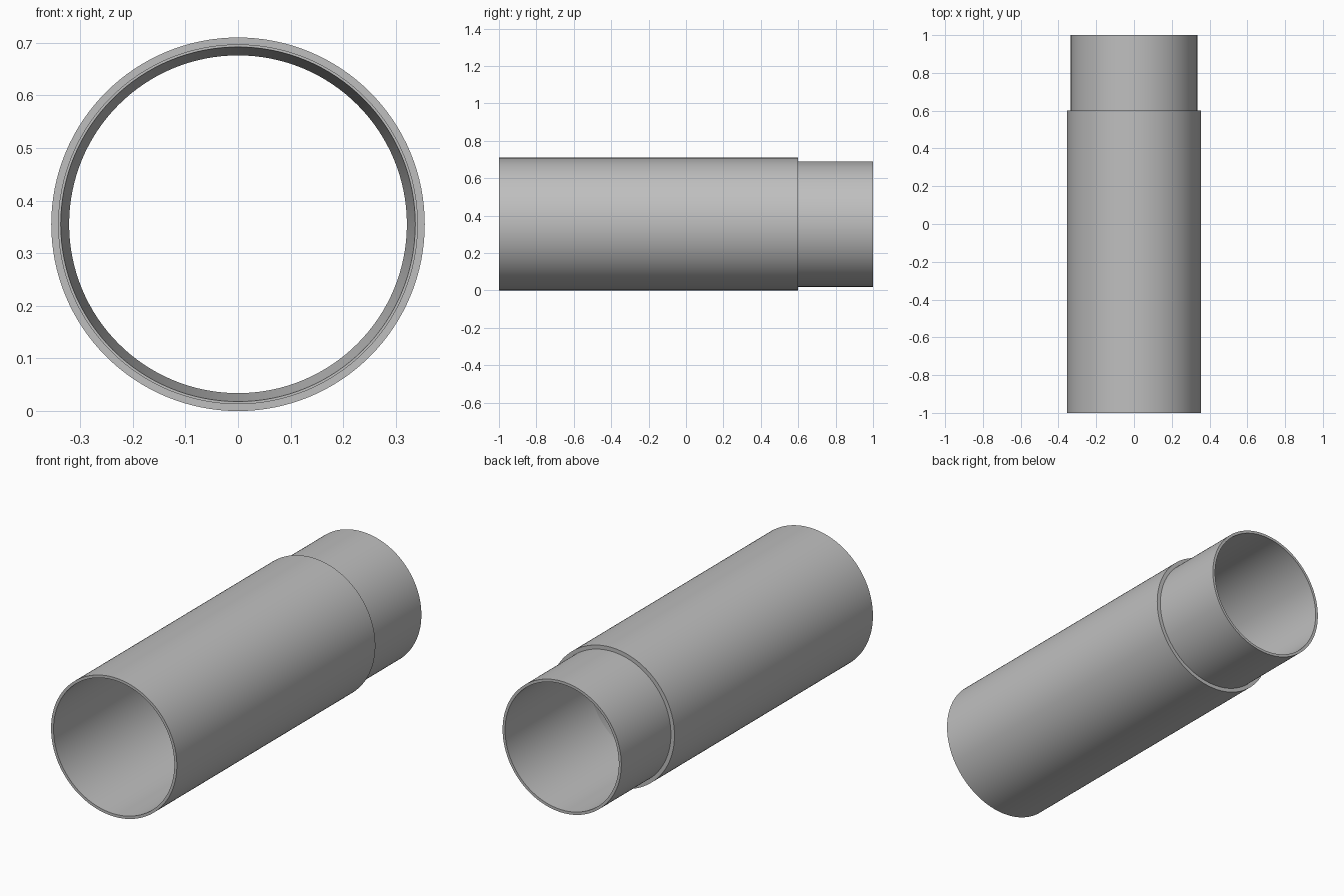
import bpy
import bmesh
import math
from mathutils import Vector, Matrix

cube = bpy.data.objects.get("Cube")
if cube:
    bpy.data.objects.remove(cube, do_unlink=True)

# Main dimensions
SEGMENTS = 128
R_SLEEVE, R_SOCKET = 0.355, 0.341
R_SPIGOT, R_BORE = 0.335, 0.321
Y_FRONT, Y_SHOULDER, Y_BACK = -1.0, 0.6, 1.0
Y_STOP, Y_TAPER_END = 0.2, 0.32

# Plain grey material
grey = bpy.data.materials.new("grey_plastic")
grey.use_nodes = True
colour = (0.52, 0.52, 0.52, 1.0)
grey.diffuse_color = colour
grey.node_tree.nodes["Principled BSDF"].inputs["Base Color"].default_value = colour

# Wall cross-section as (radius, y), closed loop
profile = [
    (R_SLEEVE, Y_FRONT), (R_SLEEVE, Y_SHOULDER),    # outer sleeve
    (R_SPIGOT, Y_SHOULDER), (R_SPIGOT, Y_BACK),     # narrow spigot
    (R_BORE, Y_BACK), (R_BORE, Y_TAPER_END),        # spigot bore
    (0.337, Y_STOP), (R_SOCKET, Y_STOP),            # taper and stop ring
    (R_SOCKET, Y_FRONT),                            # socket mouth
]

# Revolve the cross-section around the pipe axis
bm = bmesh.new()
verts = [bm.verts.new((r, y, 0)) for r, y in profile]
edges = [bm.edges.new((a, b)) for a, b in zip(verts, verts[1:] + verts[:1])]
bmesh.ops.spin(bm, geom=verts + edges, cent=Vector(), axis=Vector((0, 1, 0)),
               angle=math.tau, steps=SEGMENTS)
bmesh.ops.remove_doubles(bm, verts=bm.verts, dist=0.0001)
bmesh.ops.recalc_face_normals(bm, faces=bm.faces)
bmesh.ops.transform(bm, matrix=Matrix.Translation((0, 0, R_SLEEVE)), verts=bm.verts)

mesh = bpy.data.meshes.new("pipe_coupling")
bm.to_mesh(mesh)
bm.free()
mesh.materials.append(grey)
pipe = bpy.data.objects.new("pipe_coupling", mesh)
bpy.context.collection.objects.link(pipe)

# Smooth round walls, crisp rims and steps
bpy.ops.object.select_all(action="DESELECT")
pipe.select_set(True)
bpy.context.view_layer.objects.active = pipe
bpy.ops.object.shade_smooth_by_angle(angle=math.radians(5))
